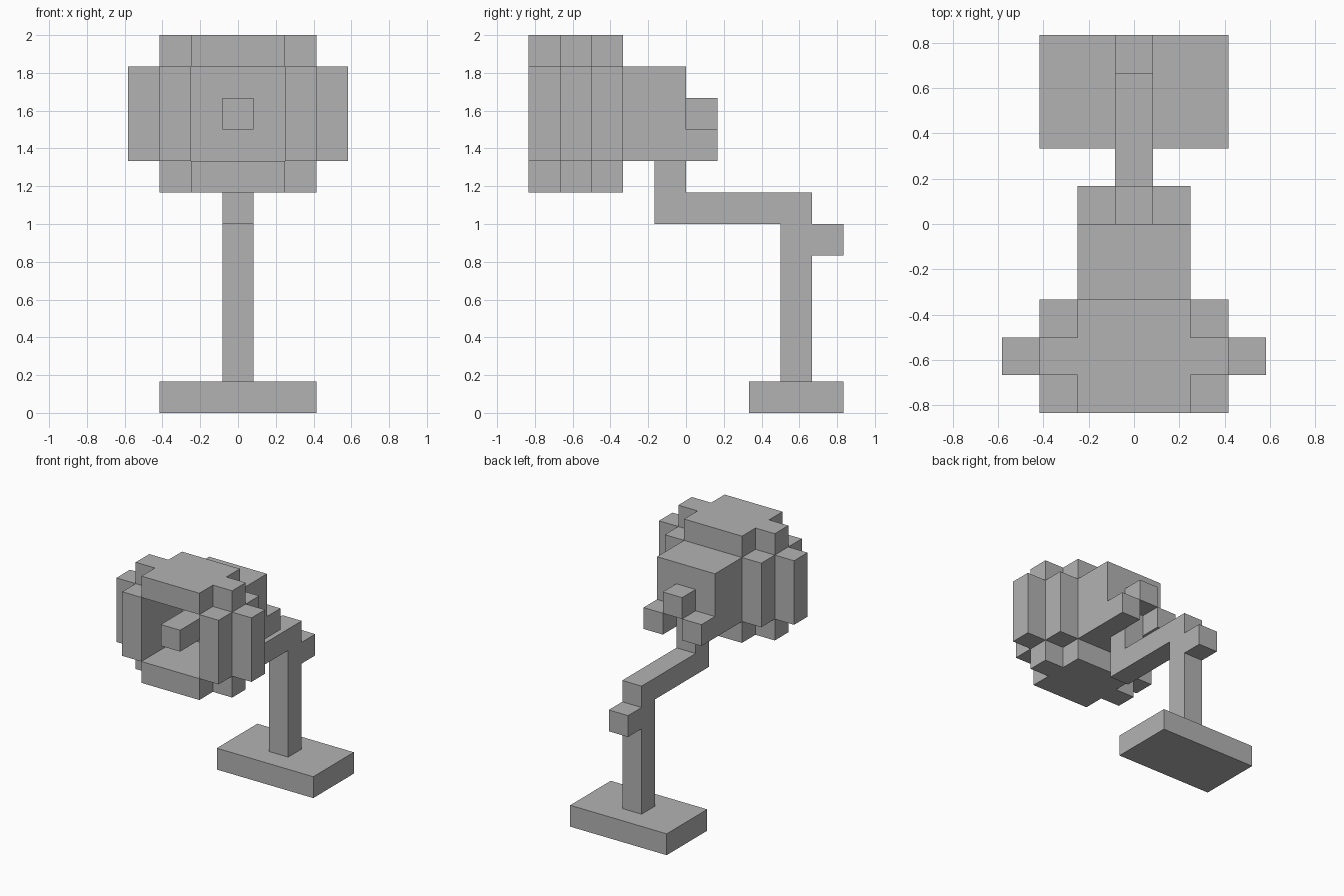
import bpy
import bmesh
from mathutils import Vector

cube = bpy.data.objects.get("Cube")
if cube:
    bpy.data.objects.remove(cube, do_unlink=True)

U = 1 / 6  # size of one block

grey = bpy.data.materials.new("plain_grey")
grey.use_nodes = True
colour = (0.45, 0.45, 0.45, 1)
grey.diffuse_color = colour
grey.node_tree.nodes["Principled BSDF"].inputs["Base Color"].default_value = colour


def extrude(name, outline, axis, low, high):
    """Extrude a flat outline, in block units, along axis 'x' (y, z outline) or 'z' (x, y outline)."""
    bm = bmesh.new()
    points = [(low, a, b) if axis == "x" else (a, b, low) for a, b in outline]
    face = bm.faces.new([bm.verts.new(Vector(p) * U) for p in points])
    moved = bmesh.ops.extrude_face_region(bm, geom=[face])["geom"]
    step = Vector((1, 0, 0) if axis == "x" else (0, 0, 1)) * (high - low) * U
    bmesh.ops.translate(bm, vec=step, verts=[v for v in moved if isinstance(v, bmesh.types.BMVert)])
    bmesh.ops.recalc_face_normals(bm, faces=bm.faces)
    mesh = bpy.data.meshes.new(name)
    bm.to_mesh(mesh)
    bm.free()
    mesh.materials.append(grey)
    obj = bpy.data.objects.new(name, mesh)
    bpy.context.collection.objects.link(obj)
    return obj


def box(name, x, y, z):
    outline = [(x[0], y[0]), (x[1], y[0]), (x[1], y[1]), (x[0], y[1])]
    return extrude(name, outline, "z", *z)


# Base and bent stand with its rear knob
box("base", (-2.5, 2.5), (2, 5), (0, 1))
stand = [(3, 1), (4, 1), (4, 5), (5, 5), (5, 6), (4, 6), (4, 7),
         (0, 7), (0, 8), (-1, 8), (-1, 6), (3, 6)]
extrude("stand_arm", stand, "x", -0.5, 0.5)

# Lamp housing with its rear fittings
box("housing", (-1.5, 1.5), (-2, 0), (8, 11))
box("rear_switch", (-0.5, 0.5), (0, 1), (9, 10))

# Cross-shaped caps above and below the shade
half = [(1.5, -5), (1.5, -4), (2.5, -4), (2.5, -3), (1.5, -3), (1.5, -2)]
cross = half + [(-x, y) for x, y in reversed(half)]
extrude("shade_top", cross, "z", 11, 12)
extrude("shade_bottom", cross, "z", 7, 8)

# Stepped shade walls and rear lugs, mirrored on both sides
wall = [(1.5, -5), (2.5, -5), (2.5, -4), (3.5, -4), (3.5, -3), (2.5, -3), (2.5, -2), (1.5, -2)]
for side, s in (("left", 1), ("right", -1)):
    extrude(f"shade_wall_{side}", [(s * x, y) for x, y in wall], "z", 8, 11)
    box(f"rear_lug_{side}", (s * 0.5, s * 1.5), (0, 1), (8, 9))

# Bulb running out of the hollow shade
box("bulb", (-0.5, 0.5), (-5, -2), (9, 10))
